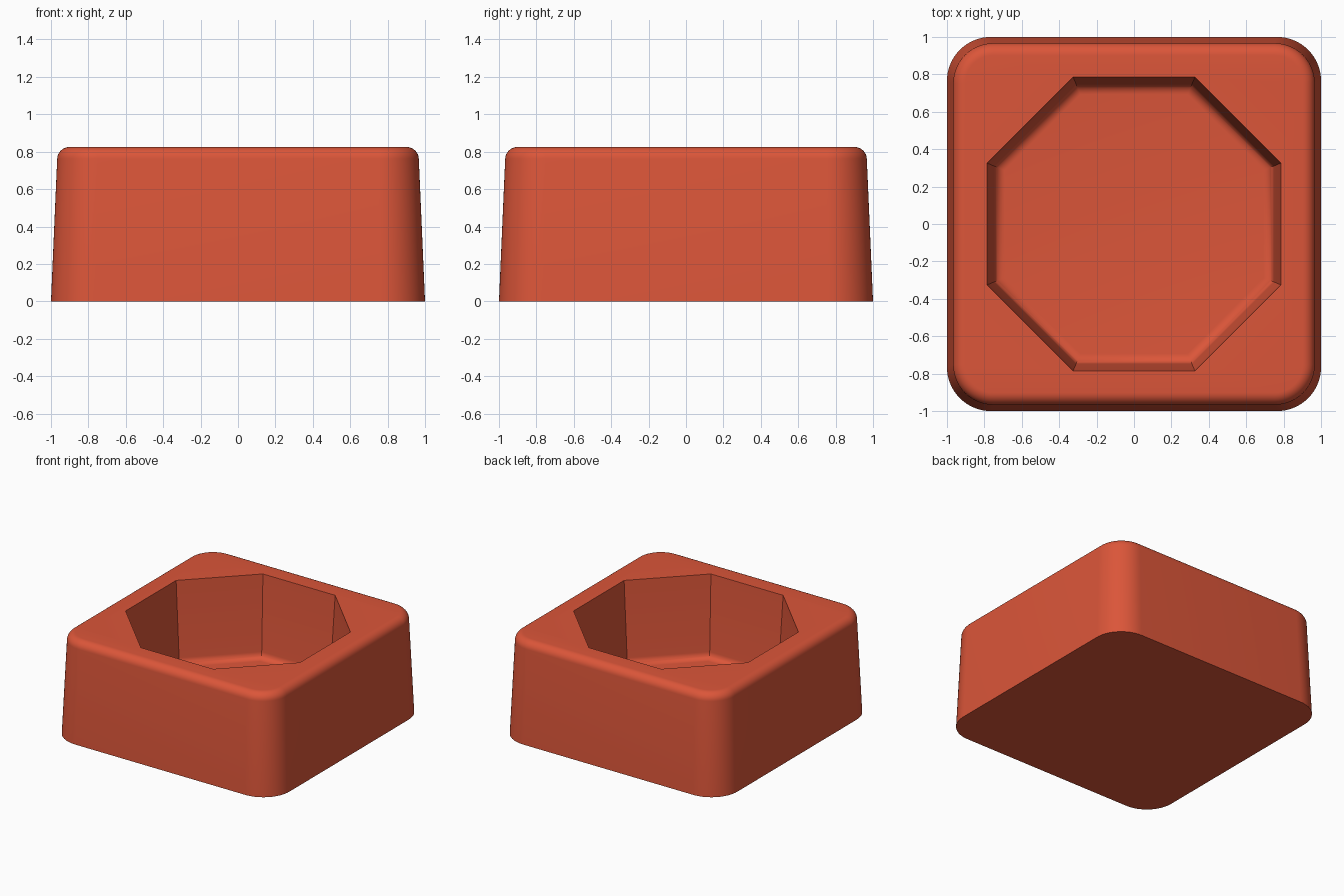
import bpy
import bmesh
from math import sin, cos, tan, pi, radians

if "Cube" in bpy.data.objects:
    bpy.data.objects.remove(bpy.data.objects["Cube"], do_unlink=True)

HEIGHT = 0.825       # top of the block
FLOOR = 0.16         # floor of the pocket
CORNER_STEPS = 16
FILLET_STEPS = 8

red = bpy.data.materials.new("brick red")
red.use_nodes = True
colour = (0.71, 0.092, 0.041, 1)
red.diffuse_color = colour
red.node_tree.nodes["Principled BSDF"].inputs["Base Color"].default_value = colour

bm = bmesh.new()


def rounded_square(half, radius, z):
    """Ring of vertices around a square with rounded corners."""
    ring = []
    for corner in range(4):
        mid = pi / 4 + corner * pi / 2
        cx = (half - radius) * (1 if cos(mid) > 0 else -1)
        cy = (half - radius) * (1 if sin(mid) > 0 else -1)
        for i in range(CORNER_STEPS + 1):
            a = corner * pi / 2 + i / CORNER_STEPS * pi / 2
            ring.append(bm.verts.new((cx + radius * cos(a), cy + radius * sin(a), z)))
    return ring


def octagon(apothem, z):
    """Ring of eight vertices with flat sides facing the axes."""
    r = apothem / cos(pi / 8)
    return [bm.verts.new((r * cos(pi / 8 + i * pi / 4), r * sin(pi / 8 + i * pi / 4), z))
            for i in range(8)]


def skin(rings):
    """Join consecutive rings with quads."""
    for low, high in zip(rings, rings[1:]):
        n = len(low)
        for i in range(n):
            j = (i + 1) % n
            bm.faces.new((low[i], low[j], high[j], high[i]))


# Outer wall: slight draft, then a rounded top edge
draft = radians(2.5)
fillet = 0.065
shoulder_z = HEIGHT - fillet * (1 - sin(draft))
shoulder = 1 - shoulder_z * tan(draft)
outer = [rounded_square(1, 0.235, 0)]
for i in range(FILLET_STEPS + 1):
    a = draft + (pi / 2 - draft) * i / FILLET_STEPS
    inset = fillet * (cos(draft) - cos(a))
    outer.append(rounded_square(shoulder - inset, 0.215 - inset,
                                HEIGHT - fillet * (1 - sin(a))))
skin(outer)
bm.faces.new(outer[0])

# Pocket: drafted octagonal wall, rounded into a flat floor
draft = radians(3.5)
fillet = 0.055
foot_z = FLOOR + fillet * (1 - sin(draft))
foot = 0.785 - (HEIGHT - foot_z) * tan(draft)
pocket = [octagon(0.785, HEIGHT)]
for i in range(FILLET_STEPS + 1):
    a = draft + (pi / 2 - draft) * i / FILLET_STEPS
    pocket.append(octagon(foot - fillet * (cos(draft) - cos(a)),
                          FLOOR + fillet * (1 - sin(a))))
skin(pocket)
bm.faces.new(pocket[-1])

# Flat rim between the outer edge and the pocket
rim = []
for ring in (outer[-1], pocket[0]):
    rim += [bm.edges.get((ring[i - 1], ring[i])) for i in range(len(ring))]
bmesh.ops.triangle_fill(bm, edges=rim, use_beauty=True, normal=(0, 0, 1))
bmesh.ops.recalc_face_normals(bm, faces=bm.faces)

mesh = bpy.data.meshes.new("pocketed_block")
bm.to_mesh(mesh)
bm.free()
block = bpy.data.objects.new("pocketed_block", mesh)
bpy.context.collection.objects.link(block)
mesh.materials.append(red)

bpy.ops.object.select_all(action="DESELECT")
block.select_set(True)
bpy.context.view_layer.objects.active = block
bpy.ops.object.shade_smooth_by_angle(angle=radians(30))
